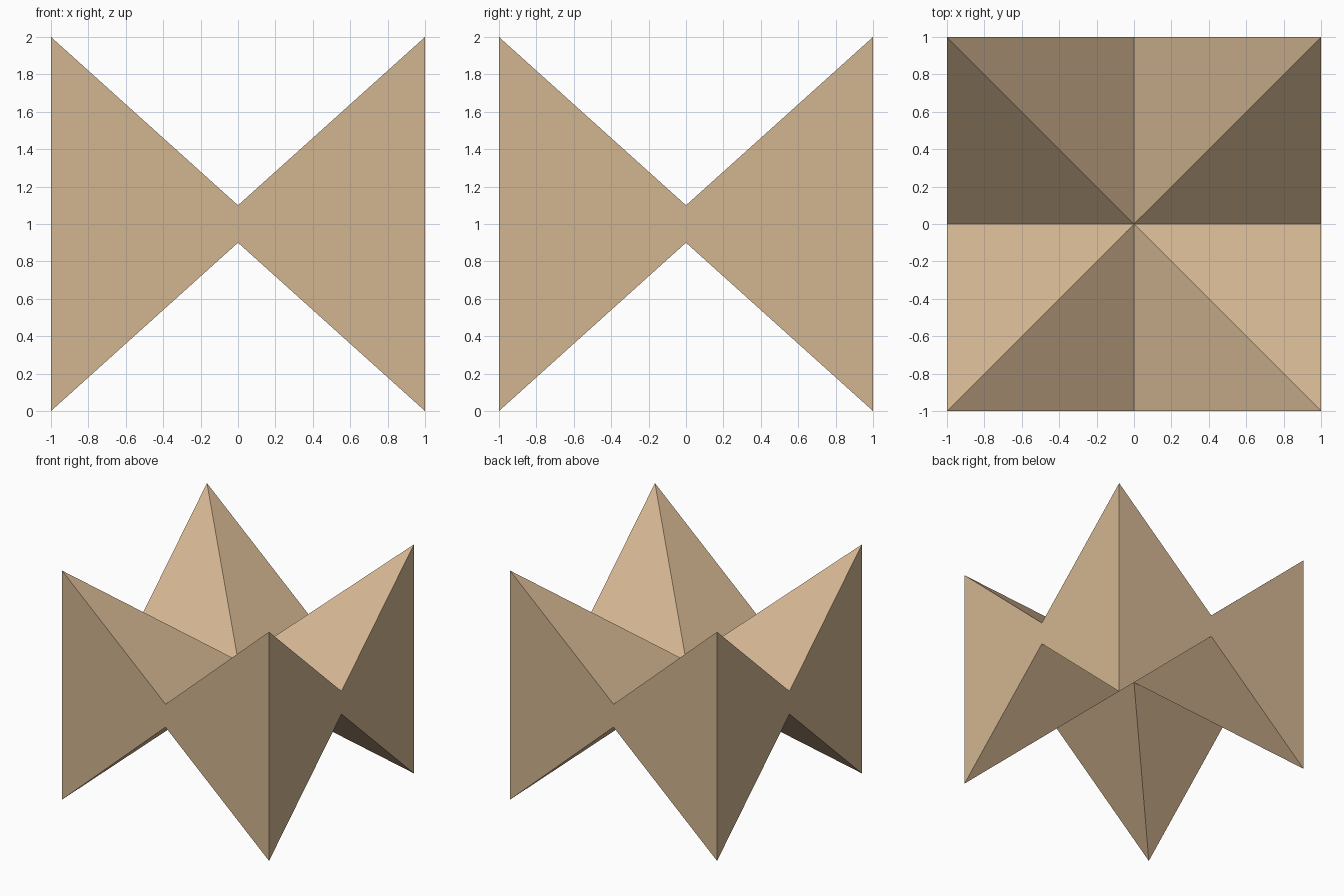
import bpy, bmesh

if "Cube" in bpy.data.objects:
    bpy.data.objects.remove(bpy.data.objects["Cube"])

# One flat tan colour
tan = bpy.data.materials.new("tan")
tan.diffuse_color = (0.65, 0.465, 0.285, 1.0)
tan.use_nodes = True
tan.node_tree.nodes["Principled BSDF"].inputs["Base Color"].default_value = tan.diffuse_color

CORNER, WAIST = 1.0, 0.1   # half heights at the corners and at the middle
rim_xy = [(1, 0), (1, 1), (0, 1), (-1, 1), (-1, 0), (-1, -1), (0, -1), (1, -1)]

bm = bmesh.new()


def add_cap(sign):
    """Centre point and folded rim of the top (+1) or bottom (-1)."""
    centre = bm.verts.new((0, 0, 1 + sign * WAIST))
    rim = [bm.verts.new((x, y, 1 + sign * (CORNER if x and y else WAIST)))
           for x, y in rim_xy]
    return centre, rim


top_centre, top = add_cap(1)
bottom_centre, bottom = add_cap(-1)

# Folded top and bottom fans, and the flat bow-tie sides
for i in range(8):
    j = (i + 1) % 8
    bm.faces.new((top_centre, top[i], top[j]))
    bm.faces.new((bottom_centre, bottom[j], bottom[i]))
    bm.faces.new((bottom[i], bottom[j], top[j], top[i]))

# Merge the two halves of each side into one flat face
middle_edges = [bm.edges.get((top[i], bottom[i])) for i in range(0, 8, 2)]
bmesh.ops.dissolve_edges(bm, edges=middle_edges, use_verts=False)
bmesh.ops.recalc_face_normals(bm, faces=bm.faces)

mesh = bpy.data.meshes.new("folded_star_block")
bm.to_mesh(mesh)
bm.free()
mesh.materials.append(tan)
block = bpy.data.objects.new("folded_star_block", mesh)
bpy.context.collection.objects.link(block)
